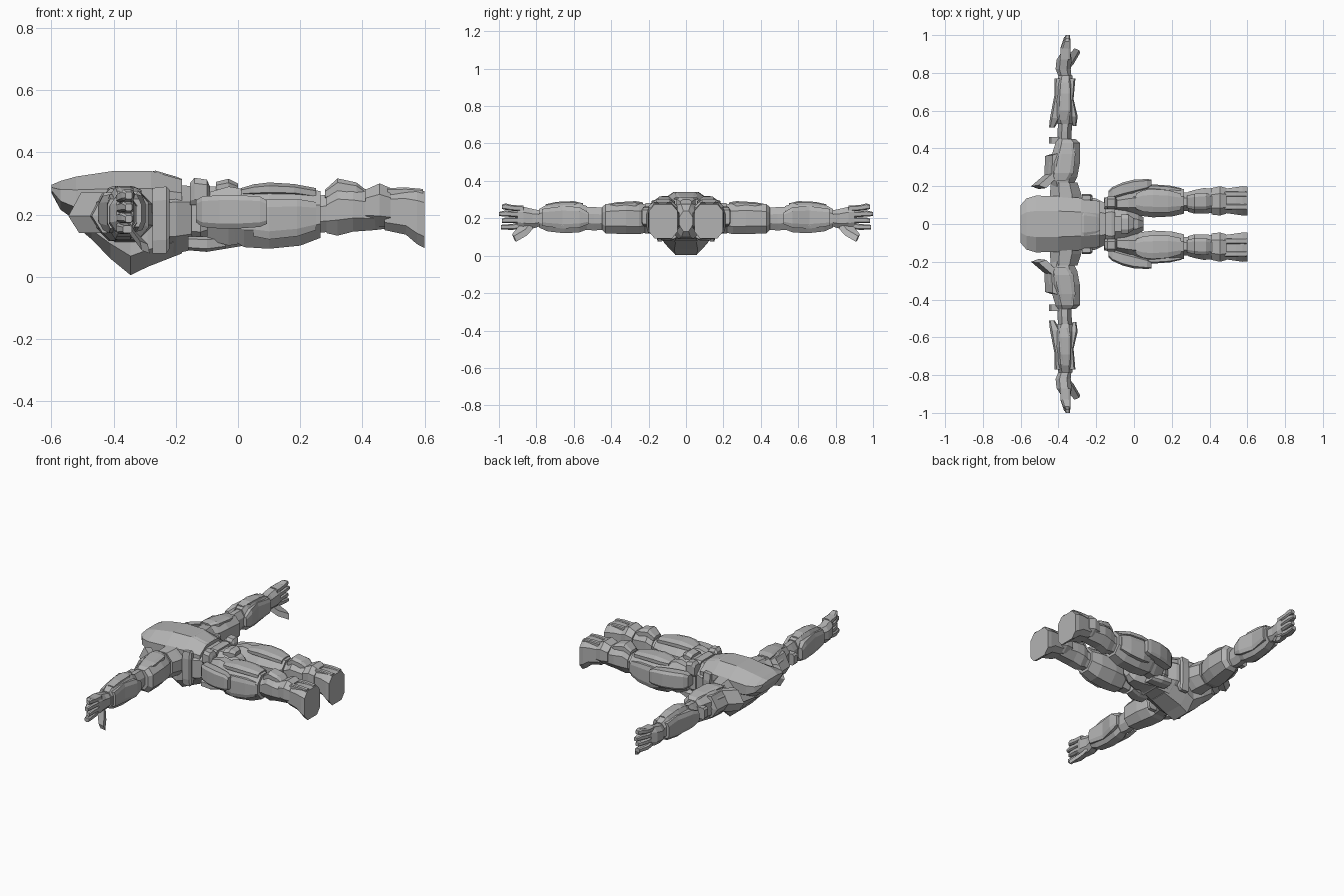
import bpy, bmesh, math
from mathutils import Vector

grey = bpy.data.materials.new("armour grey")
grey.diffuse_color = (0.45, 0.45, 0.45, 1)


def finish(name, bm, mirror):
    bmesh.ops.recalc_face_normals(bm, faces=bm.faces)
    me = bpy.data.meshes.new(name)
    bm.to_mesh(me)
    bm.free()
    me.materials.append(grey)
    ob = bpy.data.objects.new(name, me)
    bpy.context.collection.objects.link(ob)
    if mirror:
        m = ob.modifiers.new("mirror", 'MIRROR')
        m.use_axis = (False, True, False)
        m.use_mirror_merge = False
    return ob


def loft(name, axis, secs, c=0.3, mirror=True, cz=None):
    """Eight-sided rings (t, a0, a1, z0, z1) strung along x or y."""
    bm = bmesh.new()
    rings = []
    for t, a0, a1, z0, z1 in secs:
        p, q = (a1 - a0) * c, (z1 - z0) * (cz or c)
        pts = [(a0 + p, z0), (a1 - p, z0), (a1, z0 + q), (a1, z1 - q),
               (a1 - p, z1), (a0 + p, z1), (a0, z1 - q), (a0, z0 + q)]
        rings.append([bm.verts.new((t, a, z) if axis == 'x' else (a, t, z)) for a, z in pts])
    for r, s in zip(rings, rings[1:]):
        for i in range(8):
            bm.faces.new((r[i], r[(i + 1) % 8], s[(i + 1) % 8], s[i]))
    bm.faces.new(rings[0])
    bm.faces.new(rings[-1])
    return finish(name, bm, mirror)


def body(name, secs, c=0.3, cz=None):
    """Loft centred on y = 0: (x, half width, z0, z1)."""
    return loft(name, 'x', [(x, -w, w, a, b) for x, w, a, b in secs], c, False, cz)


def plate(name, pts, offset, mirror=True):
    """Flat outline thickened by an offset vector."""
    bm = bmesh.new()
    f = bm.faces.new([bm.verts.new(p) for p in pts])
    g = bmesh.ops.extrude_face_region(bm, geom=[f])
    bmesh.ops.translate(bm, vec=Vector(offset),
                        verts=[v for v in g["geom"] if isinstance(v, bmesh.types.BMVert)])
    return finish(name, bm, mirror)


# Torso: back shell, chest keel, waist, pelvis
body("back_shell", [(-.6, .1, .27, .295), (-.57, .135, .215, .308), (-.52, .15, .18, .322),
                    (-.4, .148, .15, .34), (-.28, .138, .15, .34), (-.18, .12, .17, .312)], .27, .3)
body("chest_keel", [(-.53, .08, .17, .22), (-.47, .12, .12, .24), (-.41, .125, .058, .25),
                    (-.345, .115, .005, .25), (-.29, .125, .032, .25), (-.18, .11, .075, .25)], .25, .25)
body("waist", [(-.27, .15, .075, .29), (-.2, .135, .075, .295), (-.13, .1, .09, .29), (-.08, .09, .1, .28)], .25)
body("back_panel", [(-.28, .06, .3, .337), (-.265, .06, .3, .341), (-.2, .05, .28, .322), (-.18, .04, .28, .314)], .12)
body("belt", [(-.15, .12, .095, .3), (-.12, .13, .09, .305), (-.1, .12, .1, .3)], .25)
body("pelvis", [(-.11, .1, .1, .29), (-.04, .1, .09, .29), (.02, .06, .1, .27), (.05, .035, .13, .24)])
body("tail_plate", [(-.07, .05, .25, .305), (-.03, .05, .25, .315), (.0, .03, .25, .30)], .2)
loft("side_rib", 'x', [(-.275, .12, .16, .075, .285), (-.23, .12, .158, .075, .29), (-.22, .12, .15, .09, .28)], .2)
loft("waist_pouch", 'x', [(-.155, .08, .135, .23, .3), (-.14, .08, .145, .23, .318),
                          (-.1, .08, .145, .23, .312), (-.09, .08, .13, .23, .29)], .2)
loft("front_pouch", 'x', [(-.16, .06, .14, .085, .13), (-.1, .06, .14, .08, .13), (-.04, .05, .12, .09, .13)], .2)

# Legs
loft("hip_joint", 'x', [(-.1, .06, .15, .12, .27), (-.03, .05, .17, .1, .29), (.03, .05, .18, .11, .28)])
loft("hip_guard", 'x', [(-.135, .12, .175, .175, .245), (-.115, .135, .195, .16, .258), (-.06, .15, .22, .155, .262),
                        (0, .165, .235, .155, .262), (.07, .185, .238, .16, .258), (.093, .2, .235, .17, .245)], .15)
loft("thigh", 'x', [(-.02, .07, .17, .12, .27), (.02, .045, .195, .095, .28), (.1, .035, .205, .09, .29),
                    (.2, .04, .195, .1, .285), (.265, .055, .185, .125, .275)])
loft("thigh_back_plate", 'x', [(.01, .08, .16, .26, .285), (.05, .065, .18, .26, .297), (.1, .06, .185, .26, .303),
                               (.18, .06, .18, .26, .298), (.25, .075, .16, .25, .285)], .25)
loft("thigh_side_plate", 'x', [(.05, .17, .2, .13, .24), (.1, .17, .21, .12, .25),
                               (.19, .17, .203, .13, .25), (.25, .16, .19, .15, .24)], .2)
loft("knee_joint", 'x', [(.25, .07, .165, .14, .26), (.35, .07, .17, .15, .27)])
loft("calf", 'x', [(.285, .065, .17, .14, .27), (.32, .055, .18, .132, .3), (.37, .055, .19, .145, .29),
                   (.44, .06, .185, .15, .275), (.52, .07, .175, .16, .265)])
loft("calf_back_plate", 'x', [(.28, .085, .15, .25, .28), (.32, .075, .16, .25, .316),
                              (.38, .075, .165, .25, .303), (.41, .085, .155, .24, .28)], .2)
loft("ankle_cuff", 'x', [(.41, .05, .19, .17, .28), (.455, .045, .2, .16, .3), (.49, .055, .19, .16, .285)], .25)
loft("foot", 'x', [(.47, .06, .185, .15, .275), (.54, .05, .195, .135, .28),
                   (.575, .045, .2, .105, .28), (.6, .045, .198, .092, .275)], .2)
for y in (.075, .145):
    loft("heel_strip", 'x', [(.48, y, y + .03, .25, .285), (.54, y, y + .03, .25, .287),
                             (.595, y, y + .03, .25, .282)], .15)

# Arms
loft("shoulder", 'y', [(.1, -.45, -.27, .11, .29), (.16, -.445, -.28, .115, .285), (.22, -.44, -.3, .12, .28)])
plate("shoulder_blade_upper", [(-.545, .2, .195), (-.505, .185, .195), (-.44, .25, .195), (-.44, .37, .195),
                               (-.47, .36, .195), (-.475, .26, .195)], (.04, .005, .075))
plate("shoulder_blade_lower", [(-.545, .2, .195), (-.505, .185, .195), (-.44, .25, .195), (-.44, .37, .195),
                               (-.47, .36, .195), (-.475, .26, .195)], (.035, .005, -.055))
loft("upper_arm", 'y', [(.19, -.43, -.33, .13, .27), (.25, -.455, -.3, .115, .28), (.32, -.45, -.287, .115, .285),
                        (.43, -.415, -.287, .12, .275), (.45, -.405, -.31, .14, .26)], .25)
loft("upper_arm_plate", 'y', [(.23, -.42, -.35, .25, .285), (.27, -.42, -.32, .25, .292),
                              (.37, -.4, -.31, .25, .286), (.43, -.39, -.32, .24, .275)], .2)
loft("elbow_block", 'y', [(.425, -.45, -.385, .165, .235), (.46, -.45, -.385, .165, .235)], .15)
loft("elbow", 'y', [(.43, -.405, -.33, .14, .255), (.49, -.405, -.33, .135, .26), (.56, -.4, -.325, .14, .26)])
loft("forearm", 'y', [(.53, -.405, -.325, .14, .265), (.57, -.42, -.315, .125, .28), (.65, -.42, -.32, .12, .288),
                      (.74, -.41, -.325, .13, .275), (.785, -.4, -.325, .15, .25)], .25)
loft("forearm_outer_guard", 'y', [(.51, -.45, -.42, .17, .24), (.56, -.445, -.39, .15, .26),
                                  (.68, -.422, -.38, .14, .265), (.77, -.42, -.375, .155, .25)], .2)
loft("forearm_inner_guard", 'y', [(.52, -.325, -.305, .17, .23), (.57, -.345, -.298, .15, .26),
                                  (.66, -.35, -.32, .145, .265), (.77, -.35, -.31, .16, .25)], .2)
loft("forearm_top_plate", 'y', [(.55, -.39, -.35, .26, .28), (.6, -.395, -.335, .26, .292),
                                (.69, -.39, -.335, .26, .288), (.75, -.38, -.34, .25, .275)], .2)

# Hands: palm, fused fingers, forefinger, thumb
loft("palm", 'y', [(.77, -.395, -.33, .16, .24), (.82, -.415, -.335, .145, .25),
                   (.87, -.41, -.33, .145, .262), (.9, -.39, -.335, .15, .265)], .25)
for i, (z, tip) in enumerate(((.175, .985), (.207, 1), (.24, .985))):
    dz = .005 * i
    loft("finger", 'y', [(.87, -.392, -.335, z - .005, z + .028), (.93, -.388, -.335, z, z + .031),
                         (.965, -.375, -.335, z + dz / 2, z + .03 + dz),
                         (tip, -.362, -.34, z + dz, z + .022 + dz)], .2)
loft("forefinger", 'y', [(.87, -.39, -.345, .145, .18), (.93, -.39, -.345, .138, .17), (.99, -.37, -.34, .14, .165)], .2)
plate("thumb", [(-.35, .83, .175), (-.36, .88, .175), (-.315, .93, .115), (-.29, .92, .105), (-.325, .86, .14)],
      (.006, -.012, -.03))
